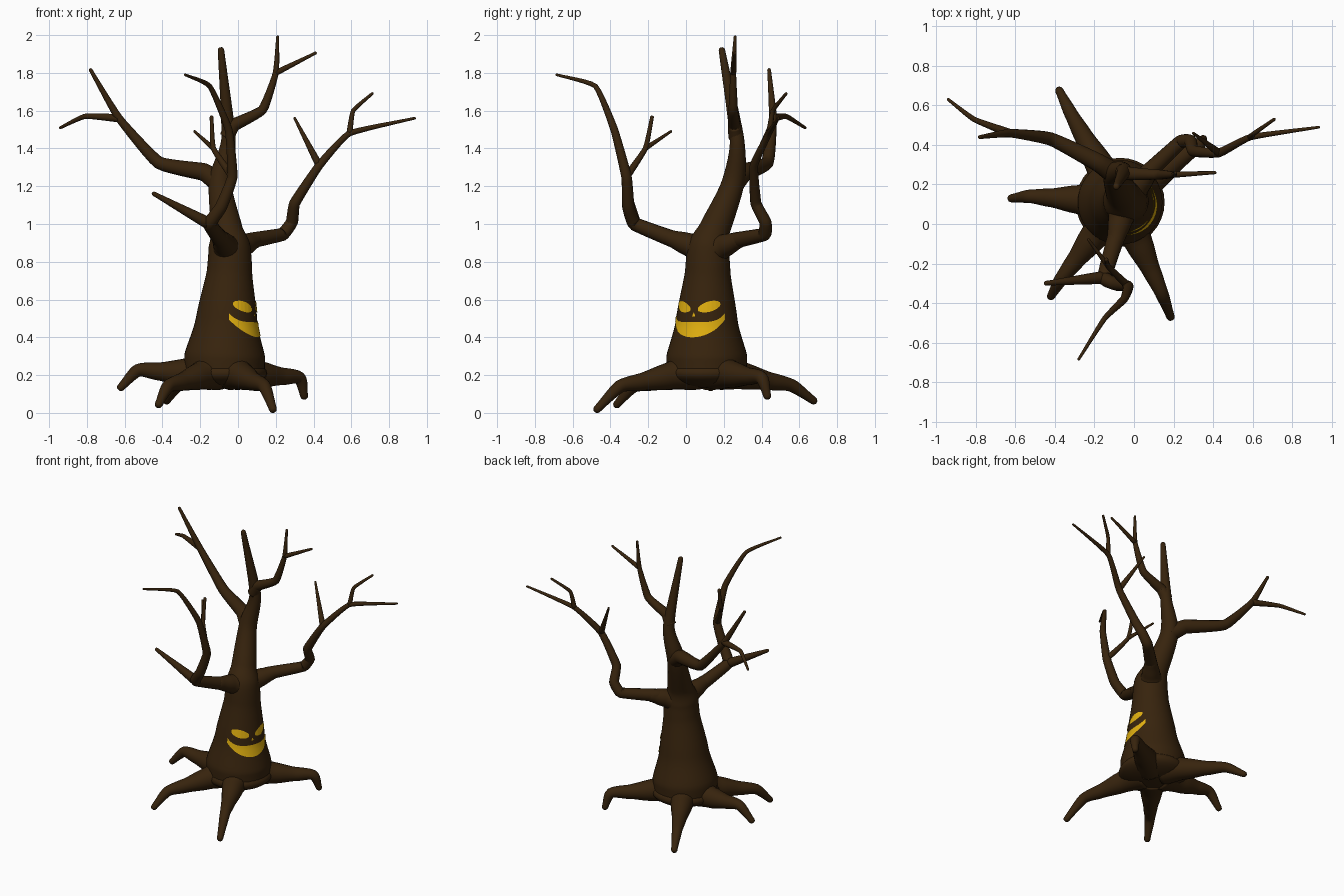
import bpy, bmesh, math
from mathutils import Vector
from mathutils.bvhtree import BVHTree

if "Cube" in bpy.data.objects:
    bpy.data.objects.remove(bpy.data.objects["Cube"])


def material(name, rgb):
    m = bpy.data.materials.new(name)
    m.diffuse_color = (*rgb, 1)
    m.use_nodes = True
    m.node_tree.nodes["Principled BSDF"].inputs["Base Color"].default_value = m.diffuse_color
    return m


bark = material("dark_bark", (0.038, 0.017, 0.004))
glow = material("yellow_glow", (0.75, 0.43, 0.005))


def finish(name, bm, mat):
    for f in bm.faces:
        f.smooth = True
    me = bpy.data.meshes.new(name)
    bm.to_mesh(me)
    bm.free()
    me.materials.append(mat)
    ob = bpy.data.objects.new(name, me)
    bpy.context.collection.objects.link(ob)
    return ob


def spline(pts, bend, seg=6):
    """Smooth curve through (x, y, z, radius) points, tight at the kinks."""
    p = [Vector(q) for q in pts]
    p = [2 * p[0] - p[1]] + p + [2 * p[-1] - p[-2]]

    def tangent(i):
        a, b, c = p[i - 1:i + 2]
        return (c - a).normalized() * min((b - a).length, (c - b).length) * bend

    out = []
    for i in range(1, len(p) - 2):
        b, c, m1, m2 = p[i], p[i + 1], tangent(i), tangent(i + 1)
        for k in range(seg):
            t = k / seg
            out.append(b * (2*t**3 - 3*t*t + 1) + m1 * (t**3 - 2*t*t + t)
                       + c * (3*t*t - 2*t**3) + m2 * (t**3 - t*t))
    return out + [p[-2]]


def tube(name, pts, sides=14, bend=0.9):
    """Tapered limb with a rounded tip."""
    s = spline(pts, bend)
    end, d = s[-1], (s[-1] - s[-2]).to_3d().normalized()
    for k, f in ((0.5, 0.85), (0.85, 0.5)):
        s.append(Vector((*(end.to_3d() + d * end.w * k), end.w * f)))
    bm = bmesh.new()
    rings, u = [], None
    for i, q in enumerate(s):
        t = (s[min(i + 1, len(s) - 1)] - s[max(i - 1, 0)]).to_3d().normalized()
        u = t.orthogonal() if u is None else u
        u = (u - t * u.dot(t)).normalized()
        v = t.cross(u)
        rings.append([bm.verts.new(q.to_3d() + q.w * (u * math.cos(a) + v * math.sin(a)))
                      for a in (math.tau * j / sides for j in range(sides))])
    for r0, r1 in zip(rings, rings[1:]):
        for j in range(sides):
            k = (j + 1) % sides
            bm.faces.new((r0[j], r0[k], r1[k], r1[j]))
    bm.faces.new(rings[0][::-1])
    bm.faces.new(rings[-1])
    return finish(name, bm, bark)


def limb(name, r0, r1, *pts):
    """Tube whose radius falls from r0 to r1 along its length."""
    p = [Vector(q) for q in pts]
    run = [0]
    for a, b in zip(p, p[1:]):
        run.append(run[-1] + (b - a).length)
    tube(name, [(*q, r0 + (r1 - r0) * (d / run[-1]) ** 0.8) for q, d in zip(p, run)], bend=0.45)
    return p


def collar(name, r0, r1, a, b):
    """Short cone that flares a branch into the trunk."""
    a, b = Vector(a), Vector(b)
    tube(name, [(*a, r0), (*a.lerp(b, .5), r0 * .35 + r1 * .65), (*b, r1)], sides=18)


# Trunk, leaning into the central stem
trunk = tube("trunk", [
    (-.07, .11, .22, .212), (-.07, .11, .30, .214), (-.06, .11, .50, .162),
    (-.045, .115, .75, .120), (-.045, .12, .87, .112), (-.06, .155, .98, .082),
    (-.095, .25, 1.22, .060), (-.05, .27, 1.45, .038), (-.09, .19, 1.92, .017)], sides=40)

# Root crown under the trunk: a flattened dome
CENTRE = Vector((-.07, .11, .21))
bm = bmesh.new()
bmesh.ops.create_uvsphere(bm, u_segments=32, v_segments=16, radius=1)
for v in bm.verts:
    v.co = CENTRE + Vector((v.co.x * .225, v.co.y * .225, v.co.z * .08))
finish("root_crown", bm, bark)


# Roots: out from the crown to a knee, then down to the tip
def root(name, knee, tip):
    knee, tip = Vector(knee), Vector(tip)
    out = Vector((knee.x - CENTRE.x, knee.y - CENTRE.y, 0)).normalized()
    hip = CENTRE + out * .23
    hip.z = CENTRE.z * .75 + knee.z * .25
    tube(name, [(*(CENTRE + out * .08 + Vector((0, 0, .015))), .105), (*hip, .071),
                (*hip.lerp(knee, .55), .047), (*knee, .034), (*tip, .021)], sides=18, bend=0.7)


root("root_left", (-.53, .14, .225), (-.62, .13, .135))
root("root_front_left", (-.37, -.28, .14), (-.42, -.365, .045))
root("root_front_right", (.14, -.35, .14), (.185, -.47, .02))
root("root_back_right", (.325, .40, .185), (.35, .43, .09))
root("root_back_left", (-.32, .56, .145), (-.378, .675, .065))

# Upper right branch and twig
upper = limb("upper_right_branch", .040, .008, (-.06, .265, 1.46), (-.02, .255, 1.525),
             (.13, .25, 1.605), (.20, .25, 1.80), (.21, .26, 1.99))
limb("upper_right_twig", .016, .008, upper[3], (.41, .26, 1.905))

# Long left branch and twig
left = limb("left_branch", .056, .010, (-.09, .25, 1.21), (-.18, .31, 1.275),
            (-.42, .43, 1.325), (-.63, .46, 1.56), (-.78, .44, 1.815))
limb("left_twig", .022, .008, left[3], (-.81, .53, 1.57), (-.94, .63, 1.51))

# Right branch and twigs
right = limb("right_branch", .050, .007, (-.02, .15, .87), (.06, .25, .91), (.235, .415, .945),
             (.285, .42, 1.01), (.30, .37, 1.11), (.43, .36, 1.31), (.59, .44, 1.48),
             (.935, .49, 1.56))
collar("right_branch_collar", .092, .043, (-.03, .14, .86), (.09, .28, .915))
limb("right_inner_twig", .020, .007, right[5], (.30, .46, 1.56))
limb("right_outer_twig", .016, .008, right[6], (.61, .46, 1.60), (.71, .53, 1.69))

# Front branch and twigs
front = limb("front_branch", .052, .007, (-.05, .08, .87), (-.08, -.03, .905), (-.15, -.27, 1.0),
             (-.09, -.305, 1.09), (-.03, -.315, 1.25), (-.05, -.38, 1.50),
             (-.15, -.48, 1.73), (-.28, -.685, 1.79))
collar("front_branch_collar", .092, .043, (-.05, .10, .86), (-.095, -.09, .928))
limb("front_left_twig", .033, .012, front[2], (-.445, -.30, 1.16))
inner = limb("front_inner_twig", .020, .010, front[4], (-.13, -.215, 1.40), (-.14, -.18, 1.565))
limb("front_inner_side_twig", .013, .007, inner[1], (-.23, -.08, 1.49))

# Painted face: thin plates laid on the trunk
tb = bmesh.new()
tb.from_mesh(trunk.data)
bvh = BVHTree.FromBMesh(tb)
FACE = math.radians(-25)


def plate(name, lo, hi, top, bottom, cols=30, rows=6):
    """top and bottom give the height at each angle in degrees from the face's middle."""
    bm = bmesh.new()
    grid = []
    for c in range(cols + 1):
        deg = lo + (hi - lo) * c / cols
        a = FACE + math.radians(deg)
        d = Vector((math.cos(a), math.sin(a), 0))
        line = []
        for r in range(rows + 1):
            z = bottom(deg) + (top(deg) - bottom(deg)) * r / rows
            hit = bvh.ray_cast(Vector((-.06, .11, z)) + d, -d)[0]
            line.append(bm.verts.new(hit + d * .004))
        grid.append(line)
    for g0, g1 in zip(grid, grid[1:]):
        for r in range(rows):
            bm.faces.new((g0[r], g1[r], g1[r + 1], g0[r + 1]))
    finish(name, bm, glow)


def eye_mid(deg):
    return .549 + .028 * (abs(deg) - 8) / 44


def eye_half(deg):
    t = min(max((abs(deg) - 8) / 44, 0), 1)
    return .006 + .022 * max(math.sin(math.pi * t), 0) ** .6


for side, lo, hi in (("left", -52, -8), ("right", 8, 52)):
    plate("eye_" + side, lo, hi, lambda g: eye_mid(g) + eye_half(g),
          lambda g: eye_mid(g) - eye_half(g))
plate("nose", -3, 3, lambda g: .532 - .006 * abs(g), lambda g: .511, cols=4, rows=2)
plate("mouth", -61, 61, lambda g: .480 + .048 * (abs(g) / 61) ** 4,
      lambda g: .400 + .095 * (abs(g) / 61) ** 2)
tb.free()
